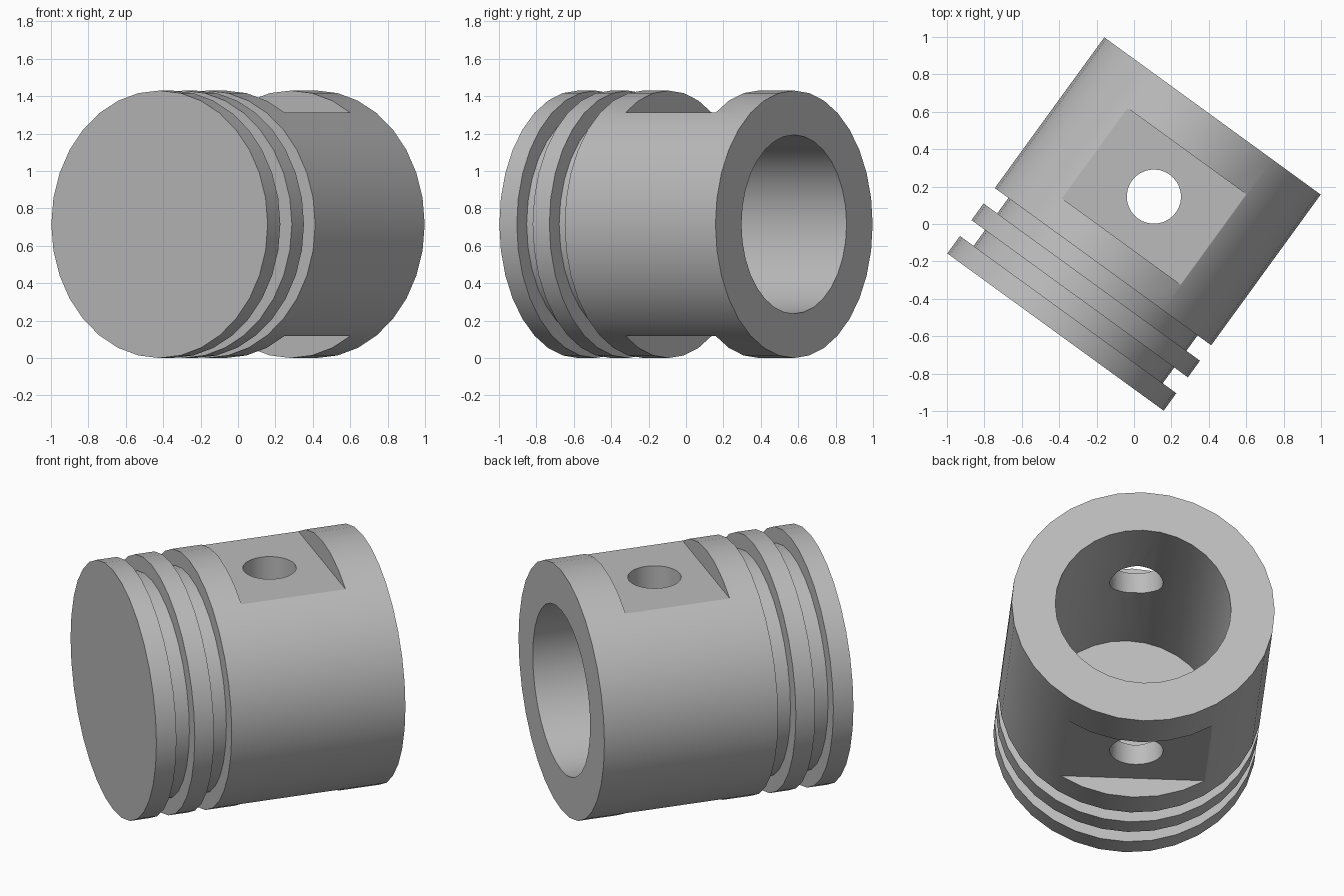
import bpy, bmesh, math
from mathutils import Matrix, Vector

cube = bpy.data.objects.get("Cube")
if cube:
    bpy.data.objects.remove(cube, do_unlink=True)

SIDES = 32
R, GROOVE, BORE = 0.715, 0.625, 0.478
HALF = 0.714            # half the length along the axis
TURN = Matrix.Rotation(math.radians(-36), 4, 'Z')
PLACE = Matrix.Translation((0, 0, R)) @ TURN

metal = bpy.data.materials.new("grey metal")
metal.use_nodes = True
grey = (0.5, 0.5, 0.5, 1)
metal.diffuse_color = grey
metal.node_tree.nodes["Principled BSDF"].inputs["Base Color"].default_value = grey


def make_object(name, bm):
    bmesh.ops.recalc_face_normals(bm, faces=bm.faces)
    mesh = bpy.data.meshes.new(name)
    bm.to_mesh(mesh)
    bm.free()
    obj = bpy.data.objects.new(name, mesh)
    obj.matrix_world = PLACE
    mesh.materials.append(metal)
    bpy.context.collection.objects.link(obj)
    return obj


# Piston body: crown, two ring grooves, skirt and blind bore, turned about y
profile = [(0, 0), (R, 0), (R, 0.115), (GROOVE, 0.115), (GROOVE, 0.22),
           (R, 0.22), (R, 0.33), (GROOVE, 0.33), (GROOVE, 0.432), (R, 0.432),
           (R, 2 * HALF), (BORE, 2 * HALF), (BORE, 0.225), (0, 0.225)]
bm = bmesh.new()
verts = [bm.verts.new((0, t - HALF, r)) for r, t in profile]
edges = [bm.edges.new(pair) for pair in zip(verts, verts[1:])]
bmesh.ops.spin(bm, geom=verts + edges, cent=(0, 0, 0), axis=(0, 1, 0),
               angle=2 * math.pi, steps=SIDES, use_duplicate=False)
bmesh.ops.remove_doubles(bm, verts=bm.verts, dist=0.0005)
piston = make_object("piston_body", bm)

# Cutters: a flat pad above and below, and the pin hole through both
cutters = []
for name, side in (("upper_flat_cutter", 1), ("lower_flat_cutter", -1)):
    bm = bmesh.new()
    bmesh.ops.create_cube(bm, size=1, matrix=Matrix.Translation(
        Vector((0, 0.897 - HALF, side * 0.847))) @ Matrix.Diagonal((1.6, 0.597, 0.5, 1)))
    cutters.append(make_object(name, bm))
bm = bmesh.new()
bmesh.ops.create_cone(bm, cap_ends=True, segments=SIDES, radius1=0.145, radius2=0.145,
                      depth=2, matrix=Matrix.Translation((0, 0.895 - HALF, 0)))
cutters.append(make_object("pin_hole_cutter", bm))

bpy.ops.object.select_all(action='DESELECT')
bpy.context.view_layer.objects.active = piston
piston.select_set(True)
for cutter in cutters:
    mod = piston.modifiers.new(cutter.name, 'BOOLEAN')
    mod.operation = 'DIFFERENCE'
    mod.solver = 'EXACT'
    mod.object = cutter
    bpy.ops.object.modifier_apply(modifier=mod.name)
for cutter in cutters:
    bpy.data.objects.remove(cutter, do_unlink=True)

bpy.ops.object.shade_smooth_by_angle(angle=math.radians(25))
